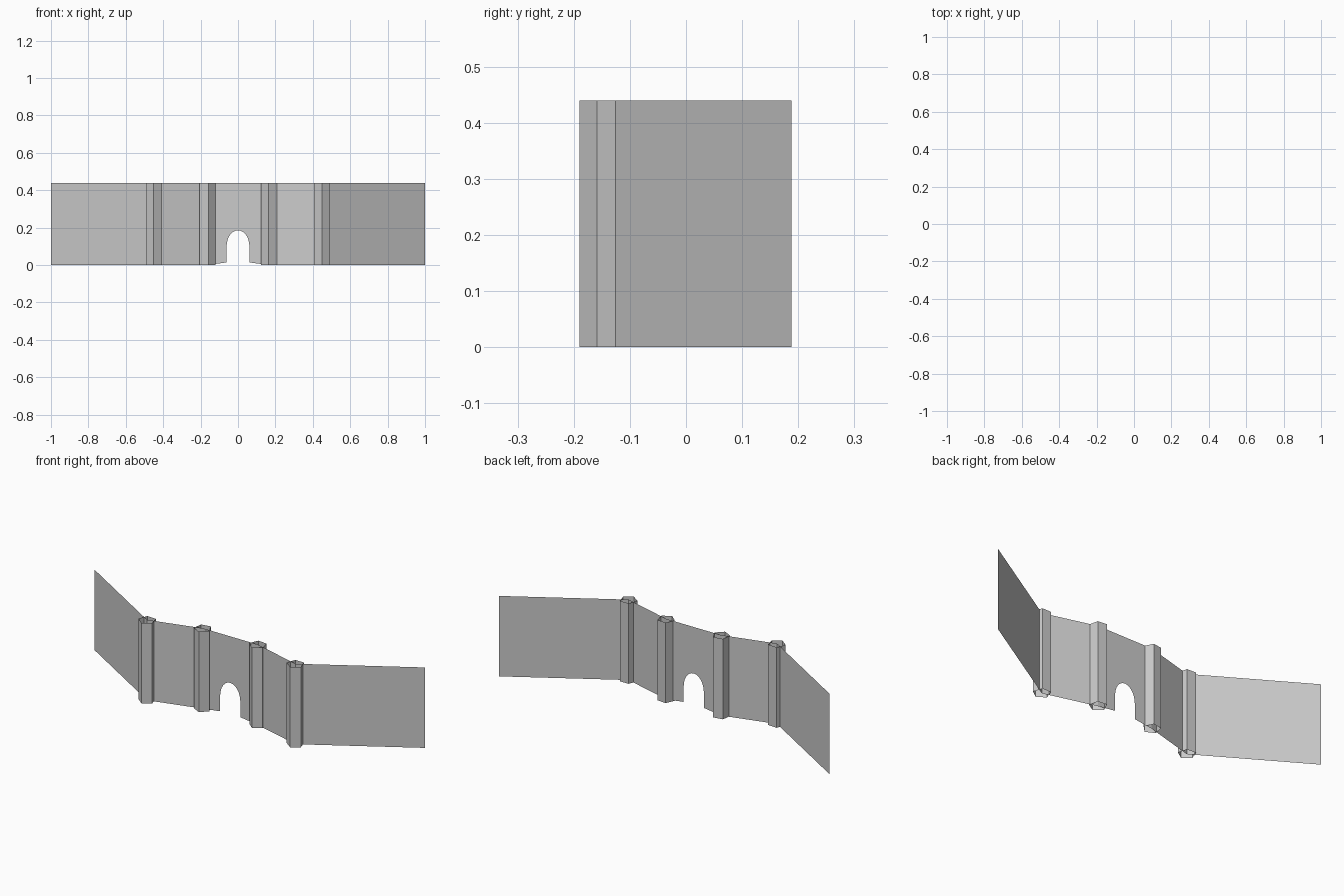
import bpy, math

if "Cube" in bpy.data.objects:
    bpy.data.objects.remove(bpy.data.objects["Cube"])

H = 0.44        # wall height
R = 0.045       # tower radius

def make(name, verts, faces):
    me = bpy.data.meshes.new(name)
    me.from_pydata(verts, [], faces)
    me.update()
    ob = bpy.data.objects.new(name, me)
    bpy.context.collection.objects.link(ob)
    return ob

def wall(name, a, b):
    # single-sheet vertical wall between two plan points
    make(name, [(*a, 0), (*b, 0), (*b, H), (*a, H)], [(0, 1, 2, 3)])

def tower(name, centre, turn):
    # open five-sided tube with a corner towards the front
    verts, faces, n = [], [], 5
    for i in range(n):
        t = math.radians(-90 + turn + 72 * i)
        x, y = centre[0] + R * math.cos(t), centre[1] + R * math.sin(t)
        verts += [(x, y, 0), (x, y, H)]
    for i in range(n):
        j = (i + 1) % n
        faces.append((2 * i, 2 * j, 2 * j + 1, 2 * i + 1))
    make(name, verts, faces)

# plan of the wall line
outer, inner, end = (0.449, -0.145), (0.166, -0.067), (1.0, 0.188)
turns = {-1: (-3, 9), 1: (0, -5)}

# towers and plain walls on both sides
for s, side in ((-1, "left"), (1, "right")):
    o, i, e = [(s * p[0], p[1]) for p in (outer, inner, end)]
    tower("outer_tower_" + side, o, turns[s][0])
    tower("inner_tower_" + side, i, turns[s][1])
    pts = [(e, o), (o, i)] if s < 0 else [(o, e), (i, o)]
    wall("wing_wall_" + side, *pts[0])
    wall("middle_wall_" + side, *pts[1])

# gate wall with arched opening, built as strips over the arch
W, SPRING, APEX, FOOT = 0.061, 0.1, 0.186, 0.014
arch = []
N = 12
for k in range(N + 1):
    t = math.pi * (1 - k / N)
    arch.append((W * math.cos(t), SPRING + (APEX - SPRING) * math.sin(t)))
x0, y = inner
verts, faces = [], []
for x, z in arch:
    verts += [(x, y, z), (x, y, H)]
for k in range(N):
    a = 2 * k
    faces.append((a, a + 2, a + 3, a + 1))
b, last = len(verts), 2 * N
verts += [(-x0, y, 0), (-W, y, FOOT), (-x0, y, H),
          (W, y, FOOT), (x0, y, 0), (x0, y, H)]
faces += [(b, b + 1, 0, 1, b + 2), (b + 3, b + 4, b + 5, last + 1, last)]
make("gate_wall", verts, faces)
